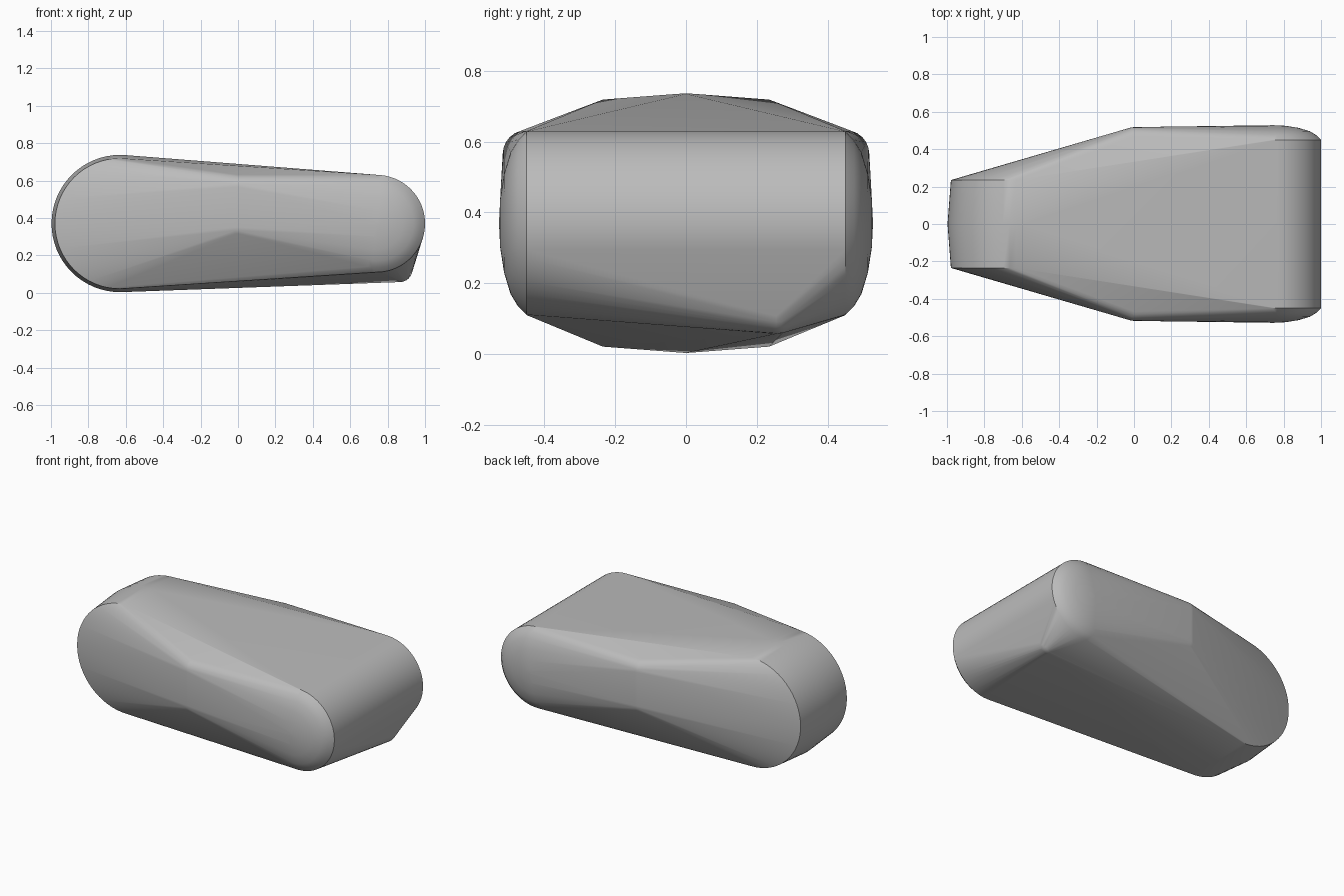
import bpy
import bmesh
from math import sin, cos, tau, radians
from mathutils import Vector

cube = bpy.data.objects.get("Cube")
if cube:
    bpy.data.objects.remove(cube)

grey = bpy.data.materials.new("plain_grey")
grey.use_nodes = True
colour = (0.5, 0.5, 0.5, 1)
grey.diffuse_color = colour
grey.node_tree.nodes["Principled BSDF"].inputs["Base Color"].default_value = colour

bm = bmesh.new()


def ring(x, y, z, r, n=64):
    """Circle of points facing along y."""
    for i in range(n):
        a = tau * i / n
        bm.verts.new((x + r * cos(a), y, z + r * sin(a)))


def ball(x, y, z, r):
    """Small rounded corner."""
    made = bmesh.ops.create_uvsphere(bm, u_segments=24, v_segments=12, radius=r)
    bmesh.ops.translate(bm, verts=made["verts"], vec=Vector((x, y, z)))


# Large narrow end: a slightly crowned wheel
ring(-0.63, 0, 0.37, 0.367)
for side in (-1, 1):
    ring(-0.63, side * 0.235, 0.37, 0.349)
    # Small wide end: cylinder with domed caps
    for y, r in ((0.45, 0.26), (0.475, 0.235), (0.496, 0.2),
                 (0.514, 0.14), (0.525, 0.07), (0.528, 0.01)):
        ring(0.74, side * y, 0.37, r)
    # Rounded shoulders at mid length
    for z in (0.35, 0.565):
        ball(0, side * 0.45, z, 0.068)

# Low corner under the wide end
ball(0.865, 0.255, 0.125, 0.068)

# Wrap everything in one convex skin
hull = bmesh.ops.convex_hull(bm, input=bm.verts[:])
spare = {g for g in hull["geom_interior"] + hull["geom_unused"]
         if isinstance(g, bmesh.types.BMVert)}
bmesh.ops.delete(bm, geom=list(spare), context="VERTS")
skin = [f for f in bm.faces if f not in set(hull["geom"])]
if skin:
    bmesh.ops.delete(bm, geom=skin, context="FACES")
bmesh.ops.delete(bm, geom=[v for v in bm.verts if not v.link_faces], context="VERTS")
bmesh.ops.dissolve_limit(bm, angle_limit=radians(0.3), verts=bm.verts[:], edges=bm.edges[:])
bmesh.ops.recalc_face_normals(bm, faces=bm.faces[:])

mesh = bpy.data.meshes.new("rounded_body")
bm.to_mesh(mesh)
bm.free()
mesh.materials.append(grey)
body = bpy.data.objects.new("rounded_body", mesh)
bpy.context.collection.objects.link(body)
bpy.context.view_layer.objects.active = body
body.select_set(True)
bpy.ops.object.shade_smooth_by_angle(angle=radians(30))
